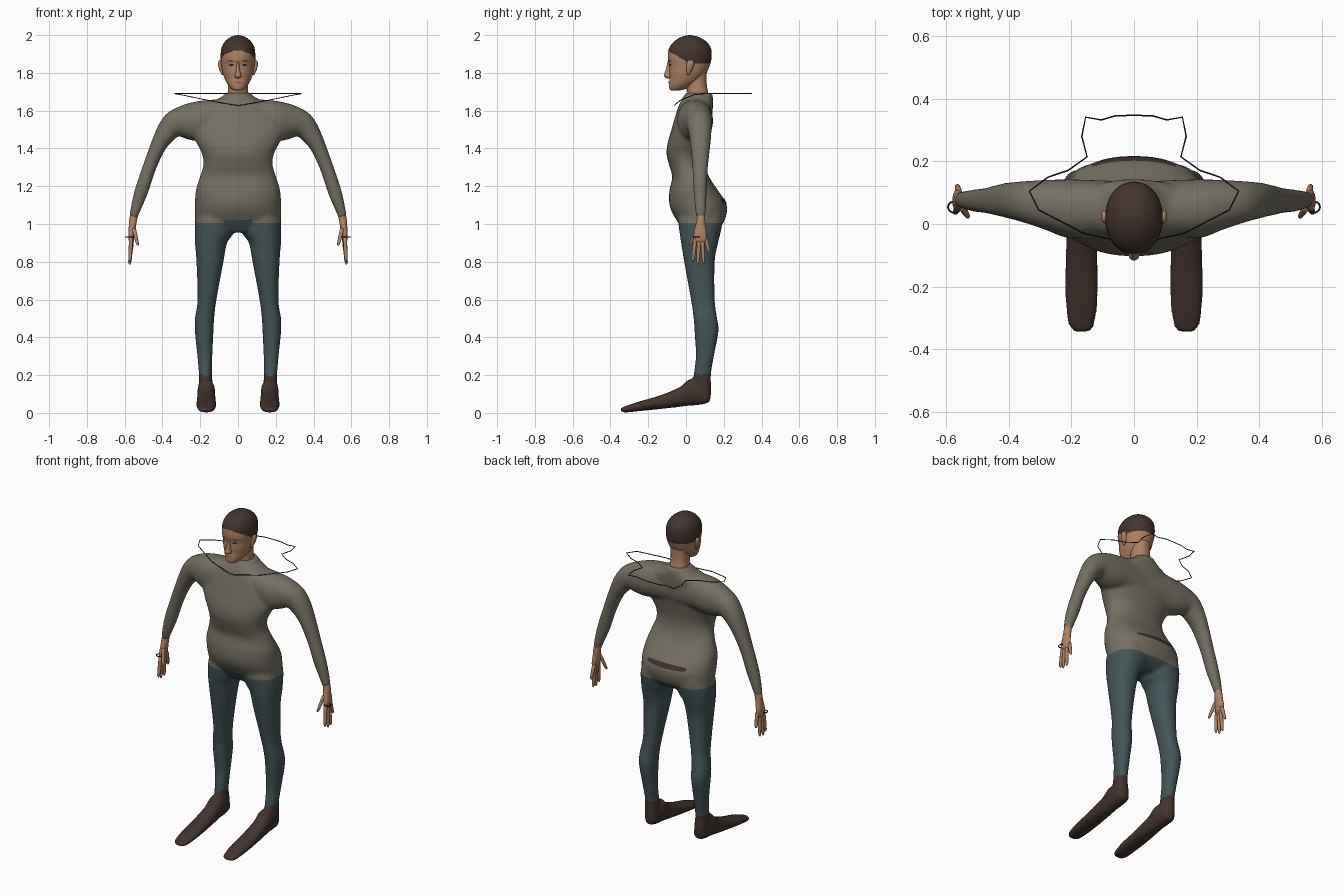
import bpy, bmesh, math
from mathutils import Vector as V
from mathutils.bvhtree import BVHTree

if "Cube" in bpy.data.objects:
    bpy.data.objects.remove(bpy.data.objects["Cube"])


def material(name, rgb):
    m = bpy.data.materials.new(name)
    m.diffuse_color = (*rgb, 1)
    m.use_nodes = True
    m.node_tree.nodes["Principled BSDF"].inputs["Base Color"].default_value = m.diffuse_color
    return m


SWEATER = material("sweater_grey", (.175, .16, .125))
TROUSER = material("trouser_slate", (.058, .09, .096))
BROWN = material("dark_brown", (.055, .033, .027))
SKIN = material("skin", (.43, .225, .13))
LIP = material("lip", (.30, .12, .085))
BLACK = material("cord_black", (.015, .015, .015))


def spline(p, q, r, s, t):
    return .5 * (2 * q + (r - p) * t + (2 * p - 5 * q + 4 * r - s) * t * t + (3 * q - p - 3 * r + s) * t ** 3)


def loft(bm, sections, n=32, power=2.2, steps=4):
    """Skin rounded rings; each section is (end A, end B, half-depth vector)."""
    secs = [tuple(V(p) for p in s) for s in sections]
    dense = []
    for i in range(len(secs) - 1):
        four = [secs[max(i - 1, 0)], secs[i], secs[i + 1], secs[min(i + 2, len(secs) - 1)]]
        for k in range(steps):
            dense.append([spline(*[f[j] for f in four], k / steps) for j in range(3)])
    dense.append(secs[-1])
    rings = []
    for a, b, v in dense:
        ring = []
        for i in range(n):
            c, s = math.cos(math.tau * i / n), math.sin(math.tau * i / n)
            c = math.copysign(abs(c) ** (2 / power), c)
            s = math.copysign(abs(s) ** (2 / power), s)
            ring.append(bm.verts.new((a + b) / 2 + (b - a) / 2 * c + v * s))
        rings.append(ring)
    faces = [bm.faces.new((p[i], p[(i + 1) % n], q[(i + 1) % n], q[i]))
             for p, q in zip(rings, rings[1:]) for i in range(n)]
    faces += [bm.faces.new(rings[0][::-1]), bm.faces.new(rings[-1])]
    bmesh.ops.recalc_face_normals(bm, faces=faces)


def level(z, w, y0, y1, cx=0):
    """Horizontal section from half width and front/back limits."""
    y = (y0 + y1) / 2
    return (cx - w, y, z), (cx + w, y, z), (0, (y1 - y0) / 2, 0)


def finish(name, bm, mats, rule=None):
    me = bpy.data.meshes.new(name)
    bm.to_mesh(me)
    bm.free()
    return place(name, me, mats, rule)


def place(name, me, mats, rule=None):
    ob = bpy.data.objects.new(name, me)
    bpy.context.collection.objects.link(ob)
    me.materials.clear()
    for m in mats:
        me.materials.append(m)
    for p in me.polygons:
        p.use_smooth = True
        p.material_index = rule(p.center) if rule else 0
    return ob


def baked(ob):
    dg = bpy.context.evaluated_depsgraph_get()
    me = bpy.data.meshes.new_from_object(ob.evaluated_get(dg))
    bpy.data.objects.remove(ob)
    return me


# Clothed body: torso, shoulders with sleeves, legs and shoes fused together
bm = bmesh.new()
loft(bm, [level(*s) for s in [
    (.955, .16, -.01, .14), (1.0, .222, -.038, .195), (1.07, .228, -.078, .218), (1.12, .228, -.09, .208),
    (1.18, .223, -.087, .168), (1.25, .202, -.073, .122), (1.31, .184, -.089, .102), (1.37, .19, -.103, .1),
    (1.43, .22, -.097, .11), (1.5, .25, -.077, .125), (1.57, .24, -.057, .138), (1.63, .18, -.037, .143),
    (1.665, .1, -.02, .143), (1.695, .062, .0, .137)]])
ARM = [(-.03, 1.655, -.03, 1.45, -.03, .135), (.1, 1.66, .13, 1.45, -.04, .14), (.2, 1.652, .22, 1.44, -.045, .143),
       (.28, 1.634, .28, 1.452, -.02, .141), (.362, 1.597, .312, 1.465, 0, .138),
       (.408, 1.547, .345, 1.44, .012, .135), (.445, 1.47, .39, 1.385, .022, .13),
       (.502, 1.315, .438, 1.28, .034, .116), (.547, 1.18, .476, 1.165, .04, .11),
       (.567, 1.09, .512, 1.08, .048, .106), (.575, 1.04, .532, 1.033, .053, .102)]
LEG = [(1.06, .215, .005, -.04, .195), (1.0, .228, .01, -.04, .192), (.94, .229, .03, -.032, .18),
       (.9, .228, .058, -.026, .17), (.8, .22, .077, -.01, .152), (.6, .214, .114, .026, .152),
       (.5, .228, .126, .04, .165), (.43, .228, .13, .045, .172), (.3, .215, .136, .052, .148),
       (.2, .207, .138, .04, .132), (.12, .21, .13, .035, .134), (.06, .205, .135, .04, .128)]
SHOE = [(.125, .12, .055, .03), (.08, .16, .043, .043), (.02, .18, .038, .047), (-.03, .138, .032, .048),
        (-.14, .092, .02, .052), (-.25, .06, .009, .052), (-.32, .036, .002, .043), (-.347, .026, .006, .025)]
for s in (-1, 1):
    loft(bm, [((s * ax, (y0 + y1) / 2, az), (s * bx, (y0 + y1) / 2, bz), (0, (y1 - y0) / 2, 0))
              for ax, az, bx, bz, y0, y1 in ARM])
    loft(bm, [level(z, (o - i) / 2, y0, y1, s * (o + i) / 2) for z, o, i, y0, y1 in LEG])
    loft(bm, [((s * .168, y, t), (s * .168, y, b), (w, 0, 0)) for y, t, b, w in SHOE])
body = finish("body_form", bm, [SWEATER])
mod = body.modifiers.new("fuse", 'REMESH')
mod.mode, mod.voxel_size = 'VOXEL', .01
mod = body.modifiers.new("soften", 'SMOOTH')
mod.factor, mod.iterations = .5, 5


def clothes(c):
    if c.z < .2:
        return 2
    waist = 1.02 if abs(c.x) < .08 and c.y < .1 else 1.005
    return 1 if c.z < waist and abs(c.x) < .4 else 0


body = place("clothed_body", baked(body), [SWEATER, TROUSER, BROWN], clothes)

# Head with a close cap of hair
bm = bmesh.new()
loft(bm, [level(*s) for s in [
    (1.708, .022, -.08, -.03), (1.716, .036, -.088, .0), (1.74, .056, -.09, .05), (1.77, .071, -.087, .085),
    (1.80, .081, -.089, .108), (1.84, .088, -.089, .126), (1.88, .092, -.096, .135), (1.93, .088, -.09, .132),
    (1.965, .07, -.064, .108), (1.988, .042, -.03, .072), (1.997, .02, 0, .042), (2.0, .004, .017, .024)]],
    n=64, power=2.1, steps=8)
head = finish("head", bm, [SKIN, BROWN],
              lambda c: int(c.z > max(1.848, 1.915 - .6 * (c.y + .09))))

# Neck, nose and ears
bm = bmesh.new()
loft(bm, [level(*s) for s in [(1.64, .062, .01, .125), (1.69, .055, .008, .118),
                              (1.74, .052, .0, .11), (1.81, .055, .0, .11)]])
finish("neck", bm, [SKIN])
bm = bmesh.new()
loft(bm, [level(*s) for s in [(1.86, .006, -.098, -.07), (1.83, .009, -.104, -.07), (1.80, .013, -.113, -.07),
                              (1.785, .018, -.117, -.07), (1.775, .014, -.11, -.07), (1.77, .006, -.098, -.075)]], n=16)
finish("nose", bm, [SKIN])
for s, side in ((-1, "left"), (1, "right")):
    bm = bmesh.new()
    loft(bm, [level(z, w, y - d, y + d, s * x) for z, x, w, y, d in [
        (1.79, .082, .004, .012, .006), (1.81, .088, .009, .016, .014), (1.84, .095, .01, .022, .02),
        (1.86, .096, .008, .024, .017), (1.868, .094, .003, .024, .006)]], n=16)
    finish(side + "_ear", bm, [SKIN])


def patch(name, target, cx, cz, w, h, mat, back=False, taper=1.0, bow=0):
    """Thin plate cast onto a surface, tapering towards its ends."""
    tree = BVHTree.FromPolygons([v.co for v in target.data.vertices],
                                [p.vertices for p in target.data.polygons])
    d = V((0, -1 if back else 1, 0))
    bm, nx, nz, rows = bmesh.new(), 24, 4, []
    for i in range(nx + 1):
        t = 2 * i / nx - 1
        half = h * (1 - .95 * t * t) ** taper
        col = []
        for k in range(nz + 1):
            z = cz + half * (2 * k / nz - 1) - bow * t * t
            hit = tree.ray_cast(V((cx + w * t, 0, z)) - d * .8, d)[0]
            col.append(bm.verts.new(hit - d * .003))
        rows.append(col)
    for p, q in zip(rows, rows[1:]):
        for k in range(nz):
            f = (p[k], q[k], q[k + 1], p[k + 1])
            bm.faces.new(f[::-1] if back else f)
    return finish(name, bm, [mat])


# Face details and the rear waist opening
for s, side in ((-1, "left"), (1, "right")):
    patch(side + "_eye", head, s * .035, 1.842, .015, .005, BLACK)
    patch(side + "_brow", head, s * .037, 1.864, .021, .003, BROWN, bow=.004)
patch("mouth", head, 0, 1.75, .025, .007, LIP)
patch("rear_waist_slit", body, 0, 1.12, .132, .014, BROWN, back=True, taper=.25)

# Hands: flat palm, four fanned fingers and a thumb
FINGERS = [(.566, .05, .93, .572, .036, .80), (.566, .069, .92, .574, .063, .785),
           (.565, .086, .92, .572, .093, .79), (.56, .102, .935, .566, .122, .85)]
for s, side in ((-1, "left"), (1, "right")):
    bm = bmesh.new()
    loft(bm, [level(z, w, y0, y1, s * x) for z, x, w, y0, y1 in [
        (1.07, .546, .019, .058, .1), (1.03, .554, .021, .057, .101), (.99, .559, .019, .05, .104),
        (.95, .564, .017, .041, .11), (.915, .567, .012, .042, .107), (.9, .567, .006, .05, .095)]], n=20)
    for x, y, z, tx, ty, tz in FINGERS + [(.552, .055, .98, .53, .022, .885)]:
        a, b = V((s * x, y, z)), V((s * tx, ty, tz))
        loft(bm, [level(p.z, r, p.y - r, p.y + r, p.x) for p, r in
                  [(a, .0105), (a.lerp(b, .5), .010), (a.lerp(b, .88), .008), (b, .003)]], n=10, steps=2)
    finish(side + "_hand", bm, [SKIN])


def cord(name, points, radius):
    cu = bpy.data.curves.new(name, 'CURVE')
    cu.dimensions, cu.bevel_depth, cu.bevel_resolution = '3D', radius, 1
    sp = cu.splines.new('POLY')
    sp.points.add(len(points) - 1)
    for p, co in zip(sp.points, points):
        p.co = (*co, 1)
    sp.use_cyclic_u = True
    ob = bpy.data.objects.new(name + "_path", cu)
    bpy.context.collection.objects.link(ob)
    place(name, baked(ob), [BLACK])


# Loose cord around the shoulders, mirrored from one half
half = [(.03, -.058, 1.632), (.16, -.03, 1.655), (.305, .045, 1.685), (.335, .105, 1.69), (.275, .15, 1.69),
        (.21, .172, 1.69), (.15, .215, 1.69), (.167, .28, 1.69), (.155, .342, 1.69), (.105, .333, 1.69),
        (.06, .346, 1.69)]
cord("shoulder_cord", half + [(0, .348, 1.69)] + [(-x, y, z) for x, y, z in half[::-1]] + [(0, -.06, 1.628)], .0025)

# Wrist loops
for s, side in ((-1, "left"), (1, "right")):
    ring = [math.tau * i / 20 for i in range(20)]
    cord(side + "_wrist_loop", [(s * (.575 + .02 * math.cos(a)), .054 + .018 * math.sin(a), .93) for a in ring], .003)
